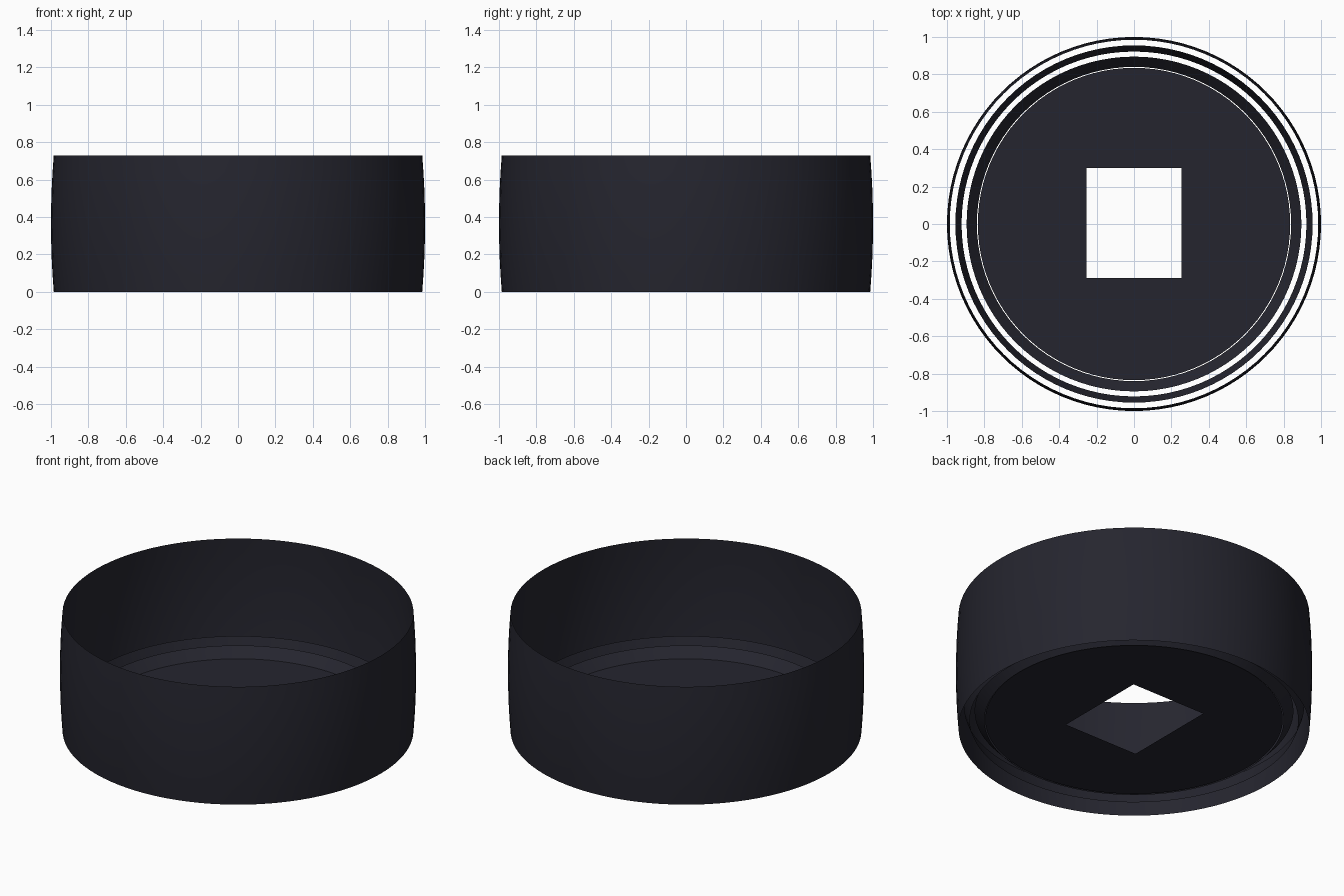
import bpy, bmesh, math

if "Cube" in bpy.data.objects:
    bpy.data.objects.remove(bpy.data.objects["Cube"])

mat = bpy.data.materials.new("dark charcoal")
mat.diffuse_color = (0.0185, 0.0185, 0.028, 1)
mat.use_nodes = True
mat.node_tree.nodes["Principled BSDF"].inputs["Base Color"].default_value = mat.diffuse_color
SEG = 96


def finish(name, bm):
    me = bpy.data.meshes.new(name)
    bm.to_mesh(me)
    bm.free()
    me.materials.append(mat)
    ob = bpy.data.objects.new(name, me)
    bpy.context.collection.objects.link(ob)
    return ob


def lathe(name, profile):
    """Spin an open (radius, height) profile into a thin shell."""
    bm = bmesh.new()
    rings = [[bm.verts.new((r * math.cos(2 * math.pi * i / SEG),
                            r * math.sin(2 * math.pi * i / SEG), z))
              for i in range(SEG)] for r, z in profile]
    for a, b in zip(rings, rings[1:]):
        for i in range(SEG):
            j = (i + 1) % SEG
            f = bm.faces.new((a[i], a[j], b[j], b[i]))
            f.smooth = True
    return finish(name, bm)


# Slightly barrelled outer band, open at both ends
H = 0.73
band = []
for k in range(9):
    t = k / 8
    band.append((1.0 - 0.015 * (2 * t - 1) ** 2, H * t))
lathe("outer_band", band)

# Two sloping inner rings around the floor disc
lathe("inner_ring_large", [(0.922, 0.05), (0.955, 0.14)])
lathe("inner_ring_small", [(0.84, 0.05), (0.895, 0.11)])

# Floor disc with a rectangular opening
bm = bmesh.new()
Z = 0.055
circle = [(0.835 * math.cos(2 * math.pi * i / SEG),
           0.835 * math.sin(2 * math.pi * i / SEG)) for i in range(SEG)]
hole = [(-0.255, -0.29), (0.255, -0.29), (0.255, 0.3), (-0.255, 0.3)]
edges = []
for loop in (circle, hole):
    vs = [bm.verts.new((x, y, Z)) for x, y in loop]
    edges += [bm.edges.new((vs[i], vs[(i + 1) % len(vs)])) for i in range(len(vs))]
bmesh.ops.triangle_fill(bm, edges=edges, use_beauty=True, normal=(0, 0, 1))
finish("floor_disc", bm)
